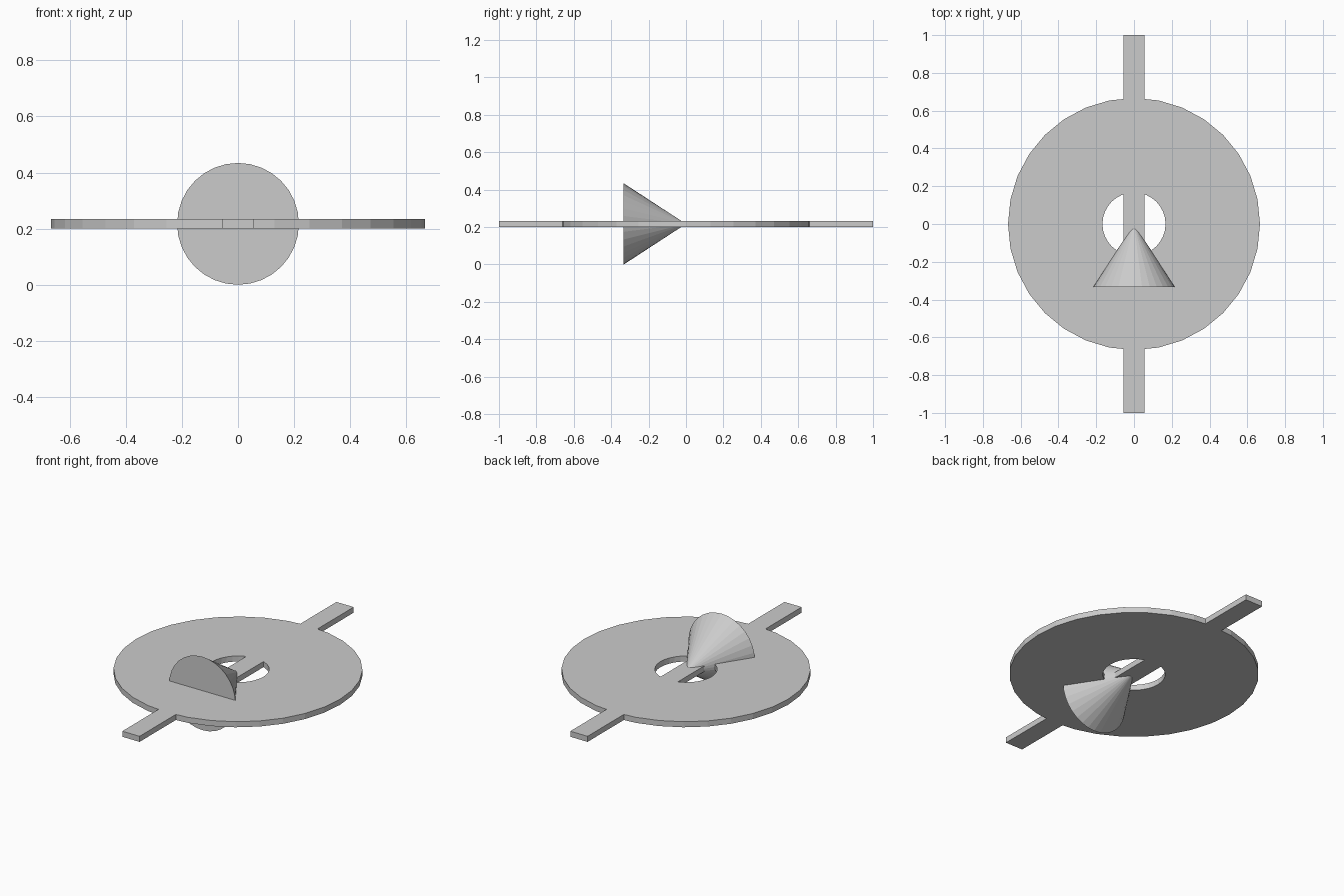
import bpy, bmesh, math
from mathutils import Matrix

if "Cube" in bpy.data.objects:
    bpy.data.objects.remove(bpy.data.objects["Cube"])

SIDES, MID_Z, THICK = 32, 0.217, 0.033

grey = bpy.data.materials.new("plain grey")
grey.diffuse_color = (0.6, 0.6, 0.6, 1)
grey.use_nodes = True
grey.node_tree.nodes["Principled BSDF"].inputs["Base Color"].default_value = grey.diffuse_color


def add_object(name, bm):
    bmesh.ops.recalc_face_normals(bm, faces=bm.faces[:])
    mesh = bpy.data.meshes.new(name)
    bm.to_mesh(mesh)
    bm.free()
    mesh.materials.append(grey)
    obj = bpy.data.objects.new(name, mesh)
    bpy.context.collection.objects.link(obj)
    return obj


def ring_points(radius):
    return [(radius * math.cos(math.tau * i / SIDES),
             radius * math.sin(math.tau * i / SIDES)) for i in range(SIDES)]


# Flat washer-shaped disc with a round centre hole
bm = bmesh.new()
rings = [[bm.verts.new((x, y, MID_Z + z)) for x, y in ring_points(r)]
         for r, z in ((0.667, -THICK / 2), (0.667, THICK / 2),
                      (0.167, THICK / 2), (0.167, -THICK / 2))]
for a, b in zip(rings, rings[1:] + rings[:1]):
    for i in range(SIDES):
        j = (i + 1) % SIDES
        bm.faces.new((a[i], a[j], b[j], b[i]))
disc = add_object("ring_disc", bm)

# Long bar through the disc, spanning the hole
bm = bmesh.new()
bmesh.ops.create_cube(bm, size=1, matrix=Matrix.Translation((0, 0, MID_Z))
                      @ Matrix.Diagonal((0.113, 2, THICK, 1)))
bar = add_object("cross_bar", bm)

# Fuse the bar into the disc, then keep the bar only as a hidden helper
union = disc.modifiers.new("join_bar", 'BOOLEAN')
union.operation = 'UNION'
union.solver = 'EXACT'
union.object = bar
bar.hide_render = True
bar.hide_viewport = True

# Cone lying on its side: base to the front, tip at the centre
bm = bmesh.new()
bmesh.ops.create_cone(bm, cap_ends=True, segments=SIDES, radius1=0.217,
                      radius2=0, depth=0.333,
                      matrix=Matrix.Translation((0, -0.1665, MID_Z))
                      @ Matrix.Rotation(-math.pi / 2, 4, 'X'))
add_object("cone", bm)
